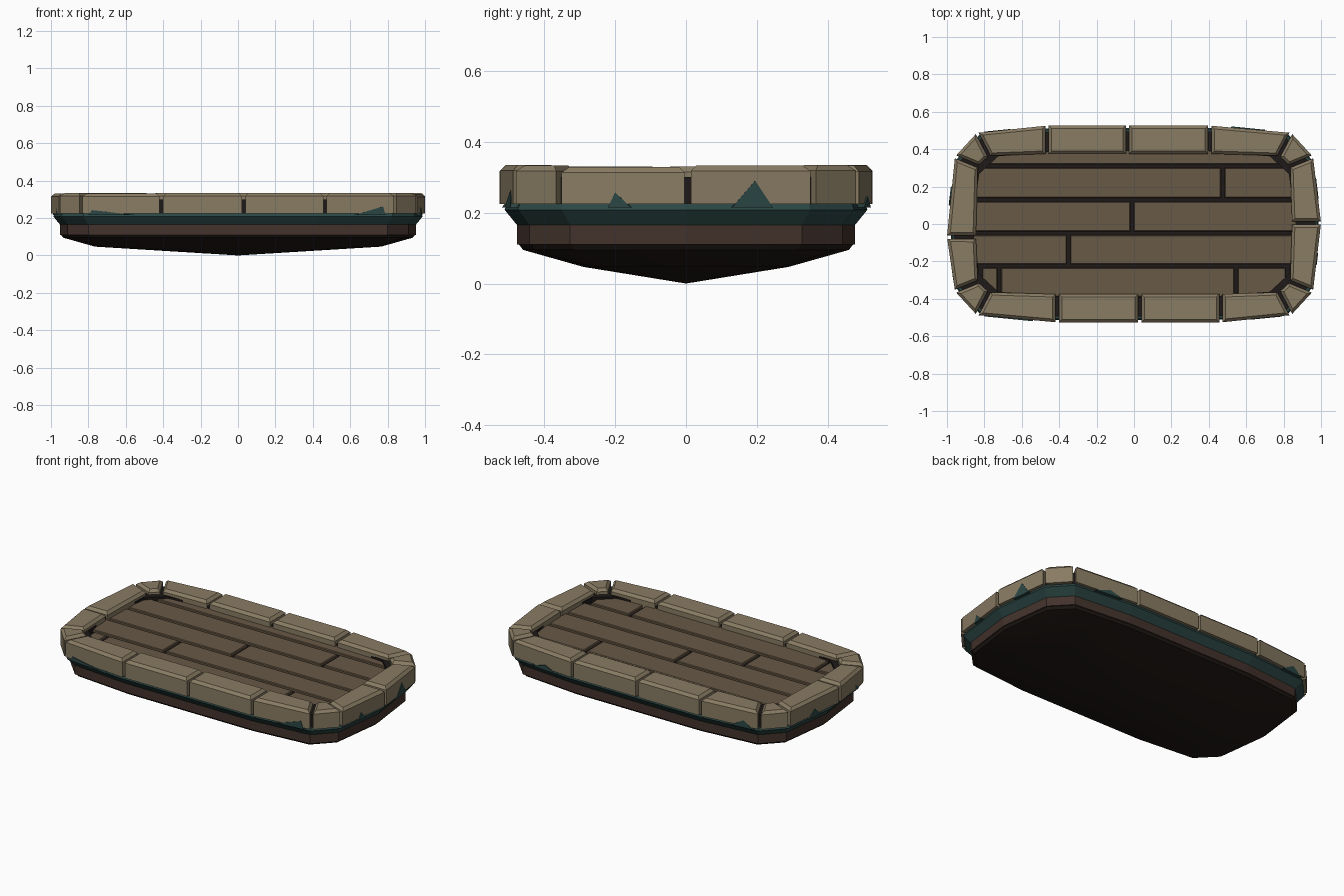
import bpy, bmesh, random
from mathutils import Vector

if "Cube" in bpy.data.objects:
    bpy.data.objects.remove(bpy.data.objects["Cube"])

random.seed(4)


def material(name, rgb):
    m = bpy.data.materials.new(name)
    m.diffuse_color = (*rgb, 1)
    m.use_nodes = True
    m.node_tree.nodes["Principled BSDF"].inputs["Base Color"].default_value = m.diffuse_color
    return m


STONE = material("tan_stone", (0.25, 0.20, 0.125))
WOOD = material("wood", (0.14, 0.10, 0.062))
MOSS = material("teal_moss", (0.024, 0.062, 0.058))
BROWN = material("brown_earth", (0.056, 0.032, 0.025))
DARK = material("dark_earth", (0.015, 0.010, 0.008))
GAP = material("dark_gap", (0.014, 0.010, 0.010))


def finish(name, bm, mat):
    bmesh.ops.recalc_face_normals(bm, faces=bm.faces)
    me = bpy.data.meshes.new(name)
    bm.to_mesh(me)
    bm.free()
    me.materials.append(mat)
    ob = bpy.data.objects.new(name, me)
    bpy.context.collection.objects.link(ob)
    return ob


# Rounded-rectangle plan outline, mirrored from one quarter
QUARTER = [(1.0, 0.0), (0.957, 0.36), (0.84, 0.487), (0.45, 0.525)]
OUTLINE = (QUARTER + [(-x, y) for x, y in QUARTER[::-1]]
           + [(-x, -y) for x, y in QUARTER[1:]]
           + [(x, -y) for x, y in QUARTER[:0:-1]])


def ring(d, z):
    return [(x * (1 - d), y * (1 - d / 0.525), z) for x, y in OUTLINE]


def loft(name, rings, mat, cap0=True, cap1=True, closed=False):
    """Skin a stack of point rings."""
    bm = bmesh.new()
    vs = [[bm.verts.new(p) for p in r] for r in rings]
    n = len(vs[0])
    pairs = list(zip(vs, vs[1:])) + ([(vs[-1], vs[0])] if closed else [])
    for a, b in pairs:
        for i in range(n):
            j = (i + 1) % n
            bm.faces.new((a[i], a[j], b[j], b[i]))
    if cap0 and not closed:
        bm.faces.new(vs[0])
    if cap1 and not closed:
        bm.faces.new(vs[-1])
    return finish(name, bm, mat)


def block(name, quad, z0, z1, bevel, mat):
    """Block on a four-cornered footprint with a chamfered top."""
    pts = [Vector(p) for p in quad]
    top = []
    for i, p in enumerate(pts):
        a = (pts[(i + 1) % 4] - p).normalized()
        b = (pts[i - 1] - p).normalized()
        top.append(p + (a + b) * bevel)
    rings = [[(p.x, p.y, z) for p in pts] for z in (z0, z1 - bevel)]
    rings.append([(p.x, p.y, z1) for p in top])
    return loft(name, rings, mat)


# Dark underside: shallow keel coming to a point
under = bmesh.new()
stack = [[under.verts.new(p) for p in ring(d, z)]
         for d, z in ((0.05, 0.115), (0.065, 0.095), (0.235, 0.047))]
tip = under.verts.new((0, 0, 0))
for k in range(len(OUTLINE)):
    m = (k + 1) % len(OUTLINE)
    for a, b in zip(stack, stack[1:]):
        under.faces.new((a[k], a[m], b[m], b[k]))
    under.faces.new((stack[-1][k], stack[-1][m], tip))
under.faces.new(stack[0])
base = finish("underside", under, DARK)
bpy.context.view_layer.objects.active = base
base.select_set(True)
bpy.ops.object.shade_smooth_by_angle(angle=0.5)

# Earth and moss bands
loft("earth_band", [ring(0.048, 0.11), ring(0.048, 0.167)], BROWN)
loft("moss_band", [ring(0.048, 0.165), ring(0.013, 0.208), ring(0.02, 0.226)], MOSS)

# Mortar ring seen between the stones, and the dark bed under the planks
loft("mortar_ring", [ring(0.03, 0.22), ring(0.03, 0.30), ring(0.135, 0.30), ring(0.135, 0.22)],
     GAP, closed=True)
loft("floor_bed", [ring(0.1, 0.22), ring(0.1, 0.272)], GAP)

# Floor planks: (low y, high y, joint positions)
rows = [(0.32, 0.40, []), (0.14, 0.30, [0.475]), (-0.04, 0.12, [-0.01]),
        (-0.215, -0.06, [-0.35]), (-0.39, -0.235, [-0.72, 0.545])]
for r, (y0, y1, joints) in enumerate(rows):
    end = 0.82 if abs(y0 + y1) > 0.6 else 0.88
    cuts = [-end] + joints + [end]
    for c, (x0, x1) in enumerate(zip(cuts, cuts[1:])):
        x0, x1 = x0 + 0.01, x1 - 0.01
        block(f"plank_{r}_{c}", [(x0, y0), (x1, y0), (x1, y1), (x0, y1)],
              0.26, 0.287, 0.004, WOOD)

# Rim stones: joints between them as (outer point, inner point), counter-clockwise
SIDE, DIAG = ((0.957, 0.36), (0.835, 0.31)), ((0.84, 0.487), (0.775, 0.365))


def corner(pair, sx, sy):
    return tuple((x * sx, y * sy) for x, y in pair)


def long_joint(x, s):
    return ((x, 0.526 * s), (x, 0.375 * s))


joints = ([((1.0, 0.005), (0.845, 0.005)), SIDE, DIAG]
          + [long_joint(x, 1) for x in (0.405, -0.035, -0.465)]
          + [corner(DIAG, -1, 1), corner(SIDE, -1, 1), ((-1.0, -0.07), (-0.845, -0.07)),
             corner(SIDE, -1, -1), corner(DIAG, -1, -1)]
          + [long_joint(x, -1) for x in (-0.41, 0.03, 0.465)]
          + [corner(DIAG, 1, -1), corner(SIDE, 1, -1)])
for i, (o0, i0) in enumerate(joints):
    o1, i1 = joints[(i + 1) % len(joints)]
    o0, i0, o1, i1 = (Vector(p) for p in (o0, i0, o1, i1))
    go = (o1 - o0).normalized() * 0.009
    gi = (i1 - i0).normalized() * 0.009
    block(f"rim_stone_{i}", [o0 + go, o1 - go, i1 - gi, i0 + gi],
          0.224, 0.335 - random.uniform(0, 0.006), 0.016, STONE)


def moss_spike(name, a, peak, b, h):
    """Thin moss triangle creeping up the outside of the stones."""
    a, b, peak = Vector(a), Vector(b), Vector(peak)
    t = (b - a).normalized()
    n = Vector((t.y, -t.x))
    if n.dot(a) < 0:
        n = -n
    rings = [[(*(p + n * d), z) for p, z in ((a, 0.215), (peak, h), (b, 0.215))]
             for d in (-0.03, 0.003)]
    loft(name, rings, MOSS)


def on_end(y, s):
    return (s * (1 - 0.043 * abs(y) / 0.36), y)


def on_long(x, s):
    return (x, s * (0.526 - 0.039 * max(0, abs(x) - 0.45) / 0.39))


# Moss spikes around the ends and the long sides
for k, (s, y0, yp, y1, h) in enumerate([(1, 0.13, 0.195, 0.245, 0.29), (1, -0.22, -0.2, -0.155, 0.257),
                                        (-1, 0.1, 0.15, 0.2, 0.26), (-1, -0.3, -0.24, -0.2, 0.27)]):
    moss_spike(f"end_moss_{k}", on_end(y0, s), on_end(yp, s), on_end(y1, s), h)
for k, (s, x0, xp, x1, h) in enumerate([(-1, -0.8, -0.78, -0.54, 0.242), (-1, 0.62, 0.775, 0.79, 0.262),
                                        (1, -0.8, -0.74, -0.66, 0.26), (1, 0.52, 0.6, 0.7, 0.245)]):
    moss_spike(f"side_moss_{k}", on_long(x0, s), on_long(xp, s), on_long(x1, s), h)
